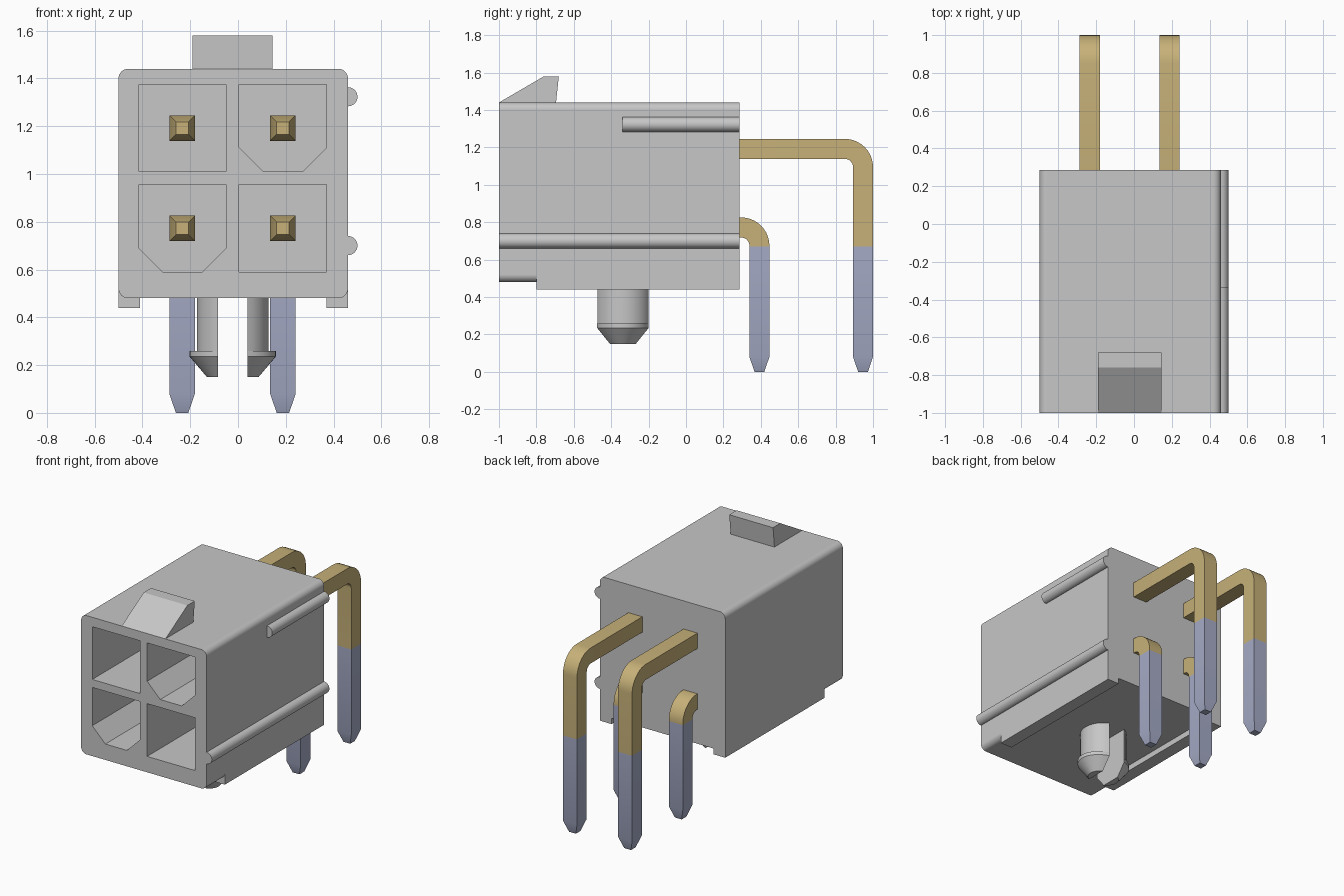
import bpy, bmesh, math
from mathutils import Vector

cube = bpy.data.objects.get("Cube")
if cube:
    bpy.data.objects.remove(cube, do_unlink=True)


def material(name, rgb):
    m = bpy.data.materials.new(name)
    m.use_nodes = True
    m.diffuse_color = (*rgb, 1)
    bsdf = next(n for n in m.node_tree.nodes if n.type == 'BSDF_PRINCIPLED')
    bsdf.inputs["Base Color"].default_value = (*rgb, 1)
    return m


GREY = material("grey plastic", (0.57, 0.57, 0.57))
GOLD = material("gold plating", (0.57, 0.44, 0.19))
TIN = material("tin plating", (0.38, 0.41, 0.57))


def finish(name, bm, mats, smooth=True):
    bmesh.ops.recalc_face_normals(bm, faces=bm.faces)
    mesh = bpy.data.meshes.new(name)
    bm.to_mesh(mesh)
    bm.free()
    for m in mats:
        mesh.materials.append(m)
    ob = bpy.data.objects.new(name, mesh)
    bpy.context.collection.objects.link(ob)
    if smooth:
        smooth_edges(ob)
    return ob


def smooth_edges(ob):
    bpy.ops.object.select_all(action='DESELECT')
    ob.select_set(True)
    bpy.context.view_layer.objects.active = ob
    bpy.ops.object.shade_smooth_by_angle(angle=math.radians(30))


def loft(bm, rings):
    """Skin a list of equally long point rings and cap both ends."""
    rows = [[bm.verts.new(p) for p in ring] for ring in rings]
    n = len(rows[0])
    for a, b in zip(rows, rows[1:]):
        for i in range(n):
            j = (i + 1) % n
            bm.faces.new((a[i], a[j], b[j], b[i]))
    bm.faces.new(rows[0])
    bm.faces.new(rows[-1])


def along_y(pts, y0, y1):
    return [[(x, y, z) for x, z in pts] for y in (y0, y1)]


def arc(cx, cz, r, a0, a1, n):
    return [(cx + r * math.cos(math.radians(a0 + (a1 - a0) * i / n)),
             cz + r * math.sin(math.radians(a0 + (a1 - a0) * i / n)))
            for i in range(n + 1)]


# Housing: rounded block with four sockets cut from the front
L, R, BOT, TOP, FRONT, BACK, RAD = -0.5, 0.46, 0.48, 1.44, -1.0, 0.285, 0.04
outline = (arc(R - RAD, TOP - RAD, RAD, 0, 90, 8) + arc(L + RAD, TOP - RAD, RAD, 90, 180, 8)
           + arc(L + RAD, BOT + RAD, RAD, 180, 270, 8) + arc(R - RAD, BOT + RAD, RAD, 270, 360, 8))
bm = bmesh.new()
loft(bm, along_y(outline, FRONT, BACK))
housing = finish("housing", bm, [GREY], smooth=False)

bm = bmesh.new()
S, C = 0.365, 0.1      # socket size and corner cut
for x, z, keyed in ((-0.415, 1.01, False), (0.005, 1.01, True),
                    (-0.415, 0.59, True), (0.005, 0.59, False)):
    low = ([(x, z + C), (x + C, z), (x + S - C, z), (x + S, z + C)] if keyed
           else [(x, z), (x + S, z)])
    loft(bm, along_y(low + [(x + S, z + S), (x, z + S)], FRONT - 0.1, 0.0))
cutter = finish("socket_cutter", bm, [GREY], smooth=False)
cutter.hide_render = True

cut = housing.modifiers.new("sockets", 'BOOLEAN')
cut.object = cutter
cut.operation = 'DIFFERENCE'
cut.solver = 'EXACT'
bpy.context.view_layer.objects.active = housing
bpy.ops.object.modifier_apply(modifier=cut.name)
bpy.data.objects.remove(cutter, do_unlink=True)
smooth_edges(housing)
housing.modifiers.new("flat sides", 'WEIGHTED_NORMAL').keep_sharp = True

# Standoff rails under both sides
for name, x in (("right_rail", L), ("left_rail", R - 0.09)):
    bm = bmesh.new()
    loft(bm, along_y([(x, 0.44), (x + 0.09, 0.44), (x + 0.09, 0.53), (x, 0.53)], -0.8, BACK))
    finish(name, bm, [GREY])

# Latch ramp on the top
bm = bmesh.new()
ramp = [(-1.0, 1.44), (-0.76, 1.58), (-0.68, 1.58), (-0.695, 1.44)]
loft(bm, [[(x, y, z) for y, z in ramp] for x in (-0.19, 0.145)])
finish("latch_ramp", bm, [GREY])

# Half-round ribs on the left side
for name, z, y0 in (("upper_rib", 1.323, -0.34), ("lower_rib", 0.70, FRONT)):
    bm = bmesh.new()
    loft(bm, along_y(arc(R, z, 0.04, -90, 90, 16), y0, BACK))
    finish(name, bm, [GREY])

# Split locating peg: two mirrored halves with barbed, tapered ends
PX, PY, GAP = -0.022, -0.3375, 0.0625


def peg_ring(side, z, rx, ry):
    a = math.acos(GAP / rx)
    angles = [-a + 2 * a * i / 16 for i in range(17)]
    return [(PX + side * rx * math.cos(t), PY + ry * math.sin(t), z) for t in angles]


for name, side in (("right_peg_half", -1), ("left_peg_half", 1)):
    bm = bmesh.new()
    loft(bm, [peg_ring(side, z, rx, ry) for z, rx, ry in (
        (0.49, 0.15, 0.15), (0.26, 0.15, 0.15), (0.26, 0.18, 0.147),
        (0.235, 0.18, 0.147), (0.15, 0.108, 0.085))])
    finish(name, bm, [GREY])

# Bent square pins: gold above, tin-plated tails below
H, TIP, BEND, SPLIT = 0.0535, 0.026, 0.0975, 0.67


def pin(name, x, z, y_tail):
    # stations: y, z, half width, path direction (0 = backward, 90 = down)
    path = [(-0.6, z, TIP, 0), (-0.53, z, H, 0)]
    yc, zc = y_tail - BEND, z - BEND
    for i in range(11):
        t = math.radians(9 * i)
        path.append((yc + BEND * math.sin(t), zc + BEND * math.cos(t), H, 9 * i))
    path += [(y_tail, SPLIT, H, 90), (y_tail, 0.08, H, 90), (y_tail, 0, TIP, 90)]
    rings = []
    for y, zz, h, deg in path:
        n = Vector((0, math.sin(math.radians(deg)), math.cos(math.radians(deg))))
        c = Vector((x, y, zz))
        rings.append([c + Vector((sx * h, 0, 0)) + n * sn * h
                      for sx, sn in ((-1, -1), (1, -1), (1, 1), (-1, 1))])
    bm = bmesh.new()
    loft(bm, rings)
    for f in bm.faces:
        f.material_index = 1 if f.calc_center_median().z < SPLIT - 0.02 else 0
    finish(name, bm, [GOLD, TIN])


for side, x in (("right", -0.234), ("left", 0.188)):
    pin(f"upper_{side}_pin", x, 1.192, 0.9465)
    pin(f"lower_{side}_pin", x, 0.772, 0.3925)
